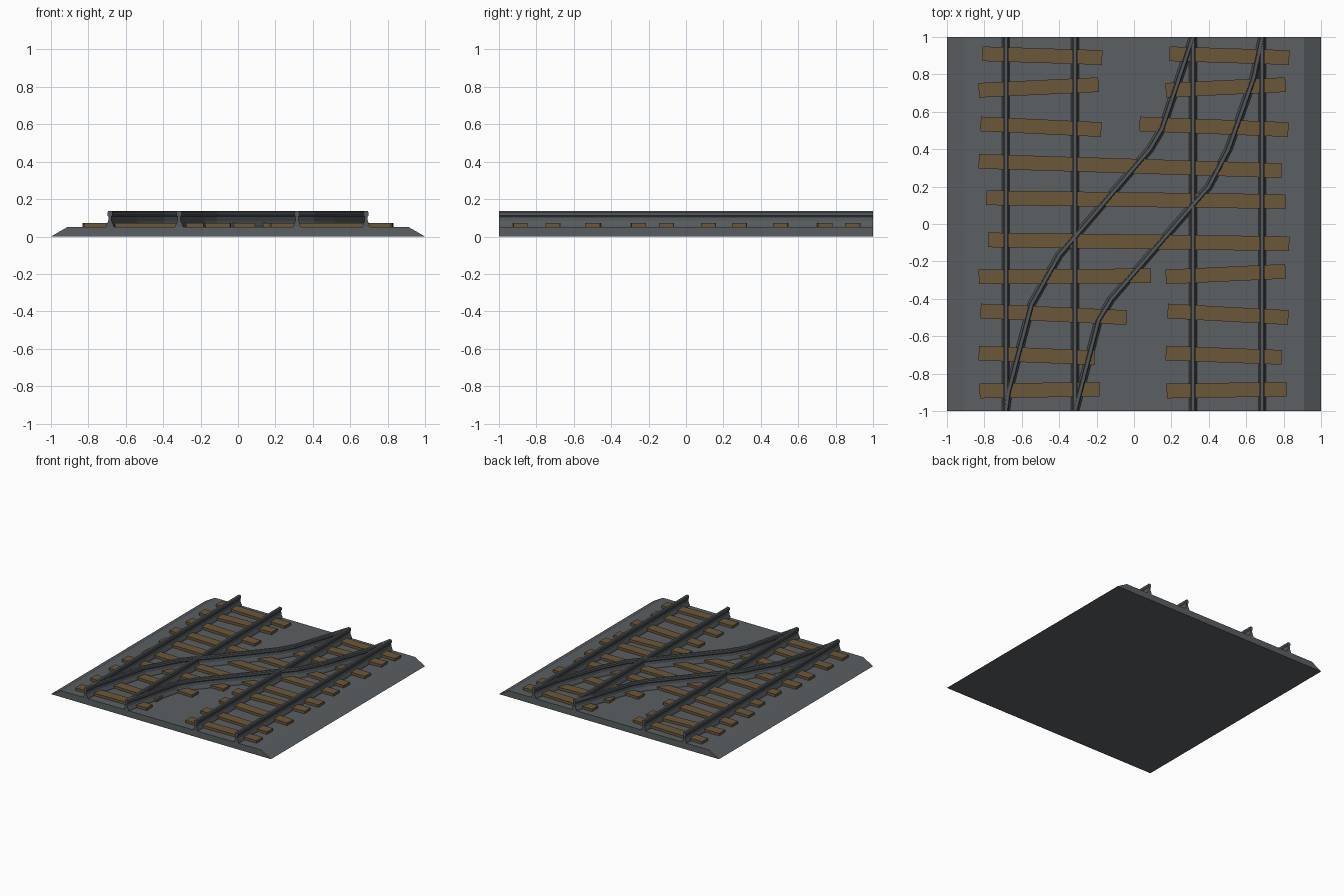
import bpy
from mathutils import Vector

if "Cube" in bpy.data.objects:
    bpy.data.objects.remove(bpy.data.objects["Cube"])


def material(name, rgb):
    m = bpy.data.materials.new(name)
    m.diffuse_color = (*rgb, 1)
    m.use_nodes = True
    m.node_tree.nodes["Principled BSDF"].inputs["Base Color"].default_value = m.diffuse_color
    return m


STONE = material("ballast grey", (0.105, 0.115, 0.122))
STEEL = material("rail steel", (0.09, 0.102, 0.11))
WOOD = material("sleeper brown", (0.15, 0.095, 0.042))


def sweep(name, profile, path, mat):
    """Sweep a closed (x, z) profile along a plan path; ends are cut square to y."""
    pts = [Vector(p) for p in path]
    n, verts, faces = len(profile), [], []
    for i, p in enumerate(pts):
        if i in (0, len(pts) - 1):
            side = Vector((1, 0))
        else:
            a = (p - pts[i - 1]).normalized()
            b = (pts[i + 1] - p).normalized()
            t = (a + b).normalized()
            side = Vector((t.y, -t.x)) / t.dot(a)
        verts += [(p.x + side.x * u, p.y + side.y * u, z) for u, z in profile]
    for i in range(len(pts) - 1):
        for j in range(n):
            k = (j + 1) % n
            faces.append((i * n + j, i * n + k, (i + 1) * n + k, (i + 1) * n + j))
    faces.append(tuple(reversed(range(n))))
    faces.append(tuple(range(len(verts) - n, len(verts))))
    # profiles run counter-clockwise seen from the front, so flip to face outward
    faces = [tuple(reversed(f)) for f in faces[:-2]] + [faces[-2][::-1], faces[-1][::-1]]
    me = bpy.data.meshes.new(name)
    me.from_pydata(verts, [], faces)
    me.materials.append(mat)
    ob = bpy.data.objects.new(name, me)
    bpy.context.collection.objects.link(ob)
    return ob


# ballast bed
sweep("ballast_bed", [(-1, 0), (1, 0), (0.91, 0.052), (-0.91, 0.052)],
      [(0, -1), (0, 1)], STONE)

# rail section: wide foot, thin web, chamfered head
half = [(0.021, 0.05), (0.019, 0.06), (0.009, 0.082), (0.007, 0.105),
        (0.013, 0.113), (0.013, 0.129), (0.008, 0.136)]
rail = half + [(-x, z) for x, z in reversed(half)]

# straight rails of both tracks
for i, x in enumerate((-0.685, -0.315, 0.315, 0.685)):
    sweep(f"straight_rail_{i + 1}", rail, [(x, -1), (x, 1)], STEEL)

# crossover rails, a hair higher so the heads do not coincide
cross = [(x, z + 0.001) for x, z in rail]
sweep("crossover_rail_left", cross,
      [(-0.685, -1), (-0.672, -0.9), (-0.548, -0.43), (-0.40, -0.167), (0.085, 0.40),
       (0.15, 0.51), (0.265, 0.85), (0.315, 1)], STEEL)
sweep("crossover_rail_right", cross,
      [(-0.315, -1), (-0.305, -0.96), (-0.19, -0.515), (-0.12, -0.40), (0.40, 0.20),
       (0.505, 0.40), (0.64, 0.78), (0.685, 1)], STEEL)

# sleepers: left x, right x, y at left end, y at right end
sleepers = [
    (-0.81, -0.17, 0.91, 0.89), (0.19, 0.83, 0.91, 0.89),
    (-0.83, -0.19, 0.715, 0.745), (0.17, 0.81, 0.715, 0.745),
    (-0.82, -0.175, 0.535, 0.505), (0.03, 0.825, 0.535, 0.505),
    (-0.83, 0.79, 0.335, 0.285), (-0.79, 0.81, 0.14, 0.12),
    (-0.78, 0.83, -0.085, -0.105),
    (-0.83, 0.09, -0.283, -0.277), (0.17, 0.81, -0.283, -0.253),
    (-0.82, -0.04, -0.465, -0.5), (0.18, 0.825, -0.465, -0.5),
    (-0.83, -0.21, -0.69, -0.715), (0.17, 0.79, -0.69, -0.713),
    (-0.825, -0.185, -0.893, -0.883), (0.175, 0.815, -0.893, -0.883),
]
for i, (x0, x1, y0, y1) in enumerate(sleepers):
    d = Vector((x1 - x0, y1 - y0, 0))
    bpy.ops.mesh.primitive_cube_add(
        size=1, location=((x0 + x1) / 2, (y0 + y1) / 2, 0.06),
        rotation=(0, 0, Vector((1, 0)).angle_signed(d.to_2d()) * -1))
    ob = bpy.context.object
    ob.name = f"sleeper_{i + 1}"
    ob.scale = (d.length, 0.078, 0.026)
    ob.data.materials.append(WOOD)
